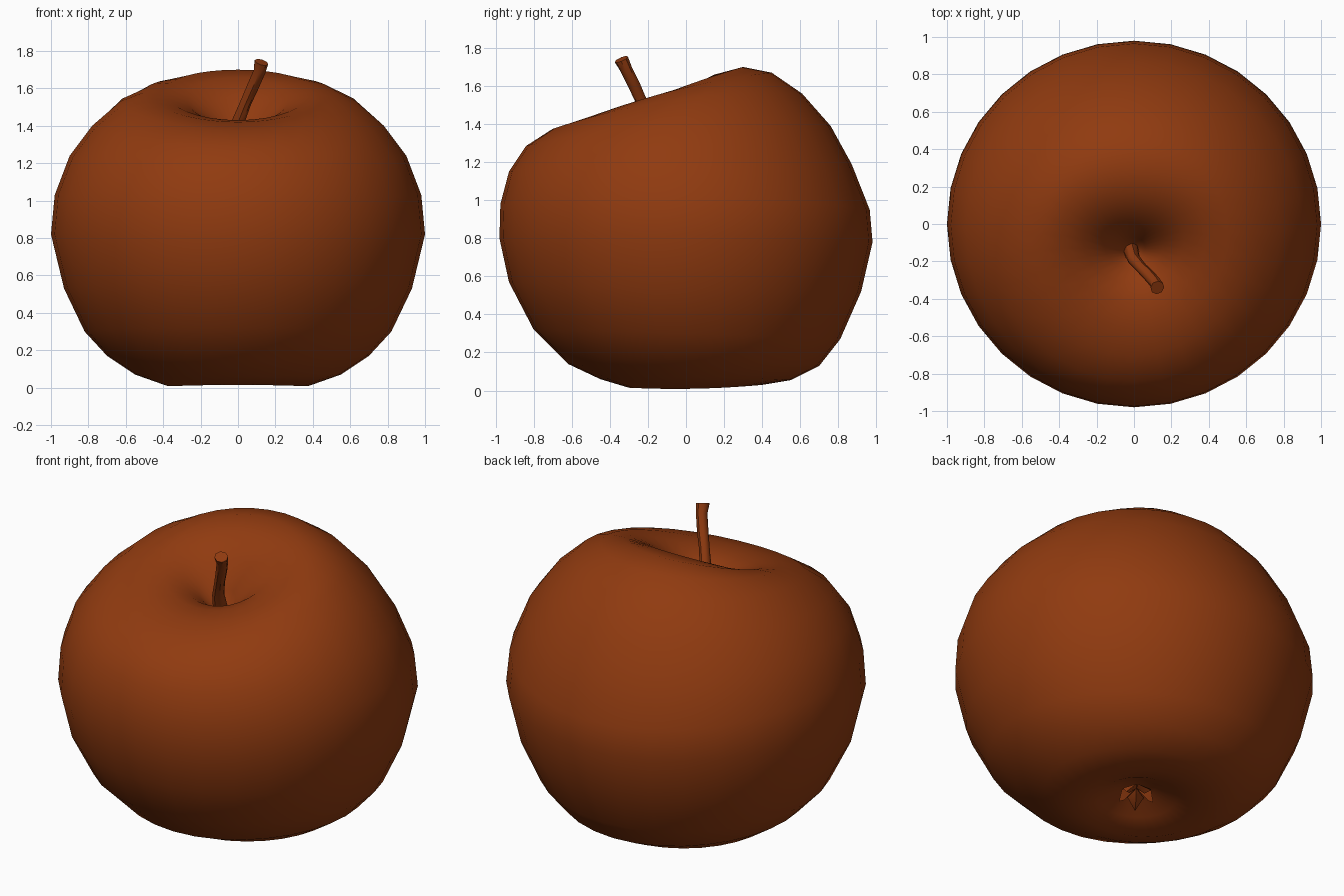
import bpy, bmesh
from math import sin, cos, pi
from mathutils import Vector

cube = bpy.data.objects.get("Cube")
if cube:
    bpy.data.objects.remove(cube, do_unlink=True)

brown = bpy.data.materials.new("russet brown")
brown.use_nodes = True
colour = (0.28, 0.043, 0.005, 1)
brown.diffuse_color = colour
bsdf = brown.node_tree.nodes["Principled BSDF"]
bsdf.inputs["Base Color"].default_value = colour
bsdf.inputs["Roughness"].default_value = 0.8


def finish(name, bm, angle):
    bmesh.ops.recalc_face_normals(bm, faces=bm.faces)
    mesh = bpy.data.meshes.new(name)
    bm.to_mesh(mesh)
    bm.free()
    mesh.materials.append(brown)
    ob = bpy.data.objects.new(name, mesh)
    bpy.context.collection.objects.link(ob)
    bpy.ops.object.select_all(action='DESELECT')
    ob.select_set(True)
    bpy.context.view_layer.objects.active = ob
    bpy.ops.object.shade_smooth_by_angle(angle=angle)
    return ob


def loft(name, rings, angle):
    """Skin a list of closed point rings and cap both ends."""
    bm = bmesh.new()
    loops = [[bm.verts.new(p) for p in ring] for ring in rings]
    n = len(loops[0])
    for a, b in zip(loops, loops[1:]):
        for i in range(n):
            j = (i + 1) % n
            bm.faces.new((a[i], a[j], b[j], b[i]))
    bm.faces.new(loops[0][::-1])
    bm.faces.new(loops[-1])
    return finish(name, bm, angle)


# Fruit: tilted rings, each as front y, front z, back y, back z, half width, side z
LEVELS = [
    (-.01, .14, .05, .14, .03, .14), (-.09, .12, .13, .12, .10, .12),
    (-.18, .06, .24, .07, .22, .06), (-.30, .015, .40, .03, .38, .01),
    (-.45, .06, .55, .055, .55, .07), (-.62, .14, .70, .13, .70, .17),
    (-.80, .32, .81, .27, .82, .30), (-.93, .57, .92, .52, .93, .53),
    (-.98, .80, .98, .78, 1.0, .82), (-.975, .98, .965, .95, .98, 1.03),
    (-.93, 1.15, .87, 1.19, .90, 1.24), (-.84, 1.285, .76, 1.39, .78, 1.40),
    (-.70, 1.375, .61, 1.56, .63, 1.53), (-.55, 1.42, .45, 1.67, .50, 1.58),
    (-.42, 1.43, .30, 1.70, .39, 1.58), (-.32, 1.41, .15, 1.66, .27, 1.54),
    (-.24, 1.36, .02, 1.56, .16, 1.45), (-.19, 1.30, -.07, 1.40, .06, 1.34),
    (-.15, 1.28, -.11, 1.30, .02, 1.29),
]


def fruit_ring(yf, zf, yb, zb, half, zs, n=32):
    ring = []
    for k in range(n):
        c, s = cos(2 * pi * k / n), sin(2 * pi * k / n)
        mid = (zf + zb) / 2
        z = mid + (zb - zf) / 2 * s + (zs - mid) * c * c
        ring.append((half * c, (yf + yb) / 2 + (yb - yf) / 2 * s, z))
    return ring


loft("fruit_body", [fruit_ring(*level) for level in LEVELS], pi)

# Stem: crooked tapering tube flaring at the tip
STEM = [
    ((-.02, -.13, 1.27), .045), ((0, -.19, 1.42), .034), ((.04, -.235, 1.52), .030),
    ((.08, -.275, 1.61), .032), ((.115, -.315, 1.69), .032), ((.125, -.34, 1.74), .038),
]
axis = (Vector(STEM[-1][0]) - Vector(STEM[0][0])).normalized()
u = axis.cross(Vector((0, 1, 0))).normalized()
v = axis.cross(u)
stem_rings = []
for centre, r in STEM:
    stem_rings.append([Vector(centre) + r * (u * cos(k * pi / 4) + v * sin(k * pi / 4))
                       for k in range(8)])
loft("stem", stem_rings, pi / 4)

# Dried blossom leaves in the bottom hollow
bm = bmesh.new()
for k in range(5):
    a = 2 * pi * k / 5 + 0.3
    out, side = Vector((cos(a), sin(a), 0)), Vector((-sin(a), cos(a), 0))
    root = Vector((0, .02, .125))
    tip = root + out * (.13 if k % 2 else .10) + Vector((0, 0, -.07))
    mid = root + out * .07 + Vector((0, 0, -.065))
    left, right = [bm.verts.new(root + out * .07 + side * w + Vector((0, 0, -.02)))
                   for w in (-.045, .045)]
    base, ridge, end = [bm.verts.new(p) for p in (root, mid, tip)]
    for tri in ((base, left, ridge), (base, ridge, right), (left, end, ridge),
                (ridge, end, right), (base, right, left), (left, right, end)):
        bm.faces.new(tri)
finish("blossom_leaves", bm, pi / 6)
